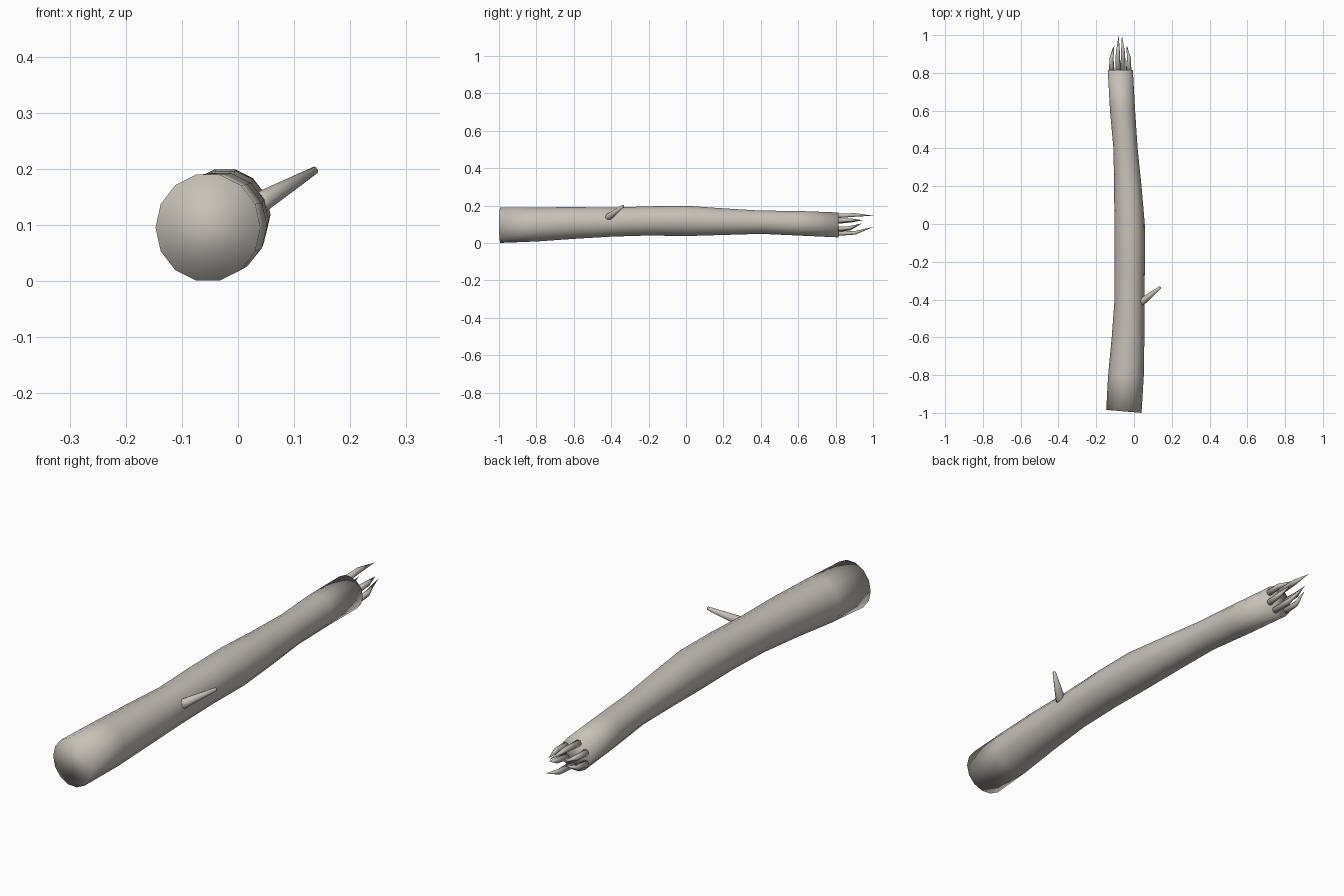
import bpy, bmesh
from mathutils import Vector

cube = bpy.data.objects.get("Cube")
if cube:
    bpy.data.objects.remove(cube, do_unlink=True)

wood = bpy.data.materials.new("pale_wood")
wood.use_nodes = True
colour = (0.56, 0.535, 0.48, 1)
wood.diffuse_color = colour
wood.node_tree.nodes["Principled BSDF"].inputs["Base Color"].default_value = colour


def make_tube(name, rings, sides, tilt=None):
    """Loft rings of (centre, x half-axis, second half-axis); a zero size makes a point."""
    from math import cos, sin, tau
    bm = bmesh.new()
    loops = []
    for centre, u, v in rings:
        if u.length < 1e-5:
            loops.append([bm.verts.new(centre)] * sides)
        else:
            loops.append([bm.verts.new(centre + u * cos(tau * i / sides) + v * sin(tau * i / sides))
                          for i in range(sides)])
    for a, b in zip(loops, loops[1:]):
        for i in range(sides):
            j = (i + 1) % sides
            corners = list(dict.fromkeys((a[i], a[j], b[j], b[i])))
            bm.faces.new(corners)
    for loop in (loops[0], loops[-1]):
        if loop[0] is not loop[1]:
            bm.faces.new(loop)
    bmesh.ops.recalc_face_normals(bm, faces=bm.faces)
    for f in bm.faces:
        f.smooth = True
    mesh = bpy.data.meshes.new(name)
    bm.to_mesh(mesh)
    bm.free()
    mesh.materials.append(wood)
    obj = bpy.data.objects.new(name, mesh)
    bpy.context.collection.objects.link(obj)
    return obj


def make_spike(name, points, radii, sides):
    """Tapered round spike along a few points."""
    points = [Vector(p) for p in points]
    axis = (points[-1] - points[0]).normalized()
    u = axis.cross(Vector((0, 0, 1))).normalized()
    v = axis.cross(u)
    return make_tube(name, [(p, u * r, v * r) for p, r in zip(points, radii)], sides)


# Trunk: y, left edge, right edge, bottom, top
stations = [
    (-0.992, -0.147, 0.04, 0.0, 0.19),
    (-0.8, -0.137, 0.052, 0.008, 0.191),
    (-0.6, -0.118, 0.055, 0.022, 0.193),
    (-0.4, -0.103, 0.055, 0.034, 0.19),
    (-0.2, -0.104, 0.058, 0.04, 0.197),
    (0.0, -0.104, 0.057, 0.037, 0.2),
    (0.2, -0.105, 0.04, 0.043, 0.186),
    (0.4, -0.109, 0.019, 0.049, 0.174),
    (0.6, -0.127, 0.006, 0.04, 0.172),
    (0.815, -0.139, -0.006, 0.03, 0.164),
]
rings = []
for y, x0, x1, z0, z1 in stations:
    skew = -0.008 if y < -0.9 else 0
    rings.append((Vector(((x0 + x1) / 2, y, (z0 + z1) / 2)),
                  Vector(((x1 - x0) / 2, skew, 0)),
                  Vector((0, 0, (z1 - z0) / 2 * 1.02))))
rings[0][0].z += 0.0005
make_tube("log_trunk", rings, 14)

# Side twig
make_spike("side_twig", [(0.025, -0.425, 0.13), (0.05, -0.405, 0.146), (0.138, -0.336, 0.198)],
           [0.021, 0.019, 0.007], 8)

# Broken-end splinters: bulge outward, then lean inward to a point
# base x, base z, tip x, tip z, tip y
splinters = [
    (-0.085, 0.145, -0.081, 0.146, 1.0),
    (-0.058, 0.05, -0.064, 0.086, 1.0),
    (-0.118, 0.115, -0.104, 0.122, 0.945),
    (-0.116, 0.07, -0.11, 0.105, 0.94),
    (-0.028, 0.12, -0.04, 0.122, 0.945),
    (-0.03, 0.075, -0.036, 0.105, 0.94),
]
for n, (bx, bz, tx, tz, ty) in enumerate(splinters, 1):
    swell = Vector((bx + 0.072, 0, bz - 0.1)) * 0.12
    mid = Vector((bx * 0.7 + tx * 0.3, 0.81 + (ty - 0.81) * 0.5, bz * 0.7 + tz * 0.3)) + swell
    make_spike(f"splinter_{n}", [(bx, 0.8, bz), mid, (tx, ty, tz)], [0.014, 0.011, 0], 6)
